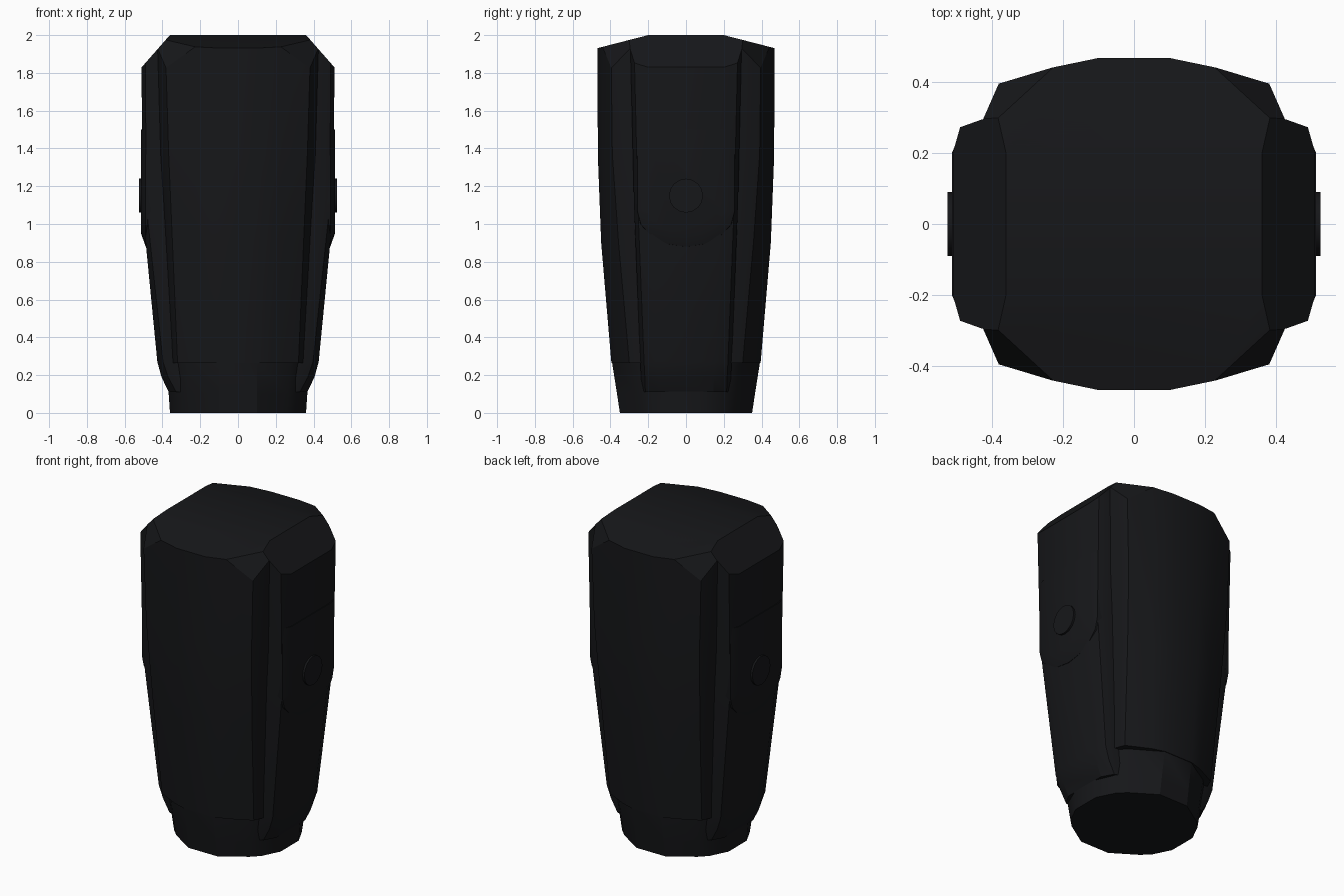
import bpy, bmesh, math
from mathutils import Vector

if "Cube" in bpy.data.objects:
    bpy.data.objects.remove(bpy.data.objects["Cube"])

mat = bpy.data.materials.new("black_casing")
mat.diffuse_color = (0.008, 0.0085, 0.01, 1)
mat.use_nodes = True
mat.node_tree.nodes["Principled BSDF"].inputs["Base Color"].default_value = mat.diffuse_color


def finish(bm, name, angle=25):
    bmesh.ops.recalc_face_normals(bm, faces=bm.faces[:])
    me = bpy.data.meshes.new(name)
    bm.to_mesh(me)
    bm.free()
    me.materials.append(mat)
    ob = bpy.data.objects.new(name, me)
    bpy.context.collection.objects.link(ob)
    bpy.ops.object.select_all(action='DESELECT')
    ob.select_set(True)
    bpy.context.view_layer.objects.active = ob
    bpy.ops.object.shade_smooth_by_angle(angle=math.radians(angle))
    return ob


def skin(rings):
    """Closed solid through a list of equally long point rings."""
    bm = bmesh.new()
    vs = [[bm.verts.new(p) for p in r] for r in rings]
    n = len(vs[0])
    for a, b in zip(vs, vs[1:]):
        for i in range(n):
            j = (i + 1) % n
            bm.faces.new((a[i], a[j], b[j], b[i]))
    bm.faces.new(vs[0][::-1])
    bm.faces.new(vs[-1])
    return bm


def mirror4(z, quarter):
    """Mirror quarter-section points (front centre to side) into a full ring."""
    half = quarter + [(x, -y) for x, y in reversed(quarter)]
    return [(x, y, z) for x, y in half] + [(-x, y, z) for x, y in reversed(half)]


def trim_top(bm):
    """Sloped crown: flat top, side chamfers, shallow front/back slopes, corner facets."""
    planes = [(Vector((0, 0, 2.0)), Vector((0, 0, 1)))]
    corner = (Vector((0.23, 0.44, 1.937)) - Vector((0.35, 0.33, 1.965))).cross(
        Vector((0.40, 0.385, 1.82)) - Vector((0.35, 0.33, 1.965)))
    if corner.z < 0:
        corner.negate()
    for s in (1, -1):
        planes.append((Vector((s * 0.51, 0, 1.83)), Vector((s * 0.165, 0, 0.145))))
        planes.append((Vector((0, s * 0.465, 1.932)), Vector((0, s * 0.068, 0.265))))
        for t in (1, -1):
            planes.append((Vector((s * 0.35, t * 0.33, 1.965)),
                           Vector((s * corner.x, t * corner.y, corner.z))))
    for co, no in planes:
        bmesh.ops.bisect_plane(bm, geom=bm.verts[:] + bm.edges[:] + bm.faces[:],
                               plane_co=co, plane_no=no.normalized(), clear_outer=True)
        open_edges = [e for e in bm.edges if e.is_boundary]
        if open_edges:
            bmesh.ops.holes_fill(bm, edges=open_edges, sides=0)


# Rounded inner core reaching the ground
core = skin([mirror4(z, q) for z, q in [
    (0.00, [(.10, .350), (.255, .250), (.305, .200), (.36, .09)]),
    (0.10, [(.10, .365), (.265, .262), (.315, .210), (.367, .09)]),
    (0.27, [(.10, .392), (.275, .285), (.335, .225), (.385, .10)]),
    (1.37, [(.10, .460), (.240, .425), (.405, .280), (.42, .10)]),
    (2.05, [(.10, .463), (.240, .430), (.420, .285), (.43, .10)])]])
trim_top(core)
finish(core, "inner_core")

# Front and back shell, with edges at the vertical grooves
shell = skin([mirror4(z, q) for z, q in [
    (0.265, [(.10, .395), (.18, .370), (.320, .300), (.350, .225)]),
    (0.90, [(.10, .449), (.21, .422), (.347, .357), (.385, .255)]),
    (1.37, [(.10, .467), (.23, .440), (.367, .390), (.412, .275)]),
    (2.05, [(.10, .468), (.23, .441), (.388, .398), (.432, .290)])]])
trim_top(shell)
finish(shell, "front_and_back_shell")

# Side plates: chamfered slab running through the body
plate = skin([mirror4(z, [(sx - b - .06, sy + .02), (sx - b, sy), (sx, sy - .07)])
              for z, sx, sy, b in [
                  (0.11, .367, .215, .040), (0.19, .405, .218, .035),
                  (0.27, .427, .222, .030), (1.10, .508, .255, .022),
                  (1.83, .510, .272, .020), (2.05, .510, .277, .020)]])
trim_top(plate)
finish(plate, "side_plates")


# Raised shield with rounded lower end on each side plate
def shield_outline(x, w, bottom, top=1.5):
    pts = [(x, w, top)]
    for i in range(9):
        a = math.pi * i / 8
        pts.append((x, w * math.cos(a), 1.07 - (1.07 - bottom) * math.sin(a)))
    return pts + [(x, -w, top)]


for s, side in ((1, "right"), (-1, "left")):
    finish(skin([shield_outline(s * .46, .262, .875),
                 shield_outline(s * .489, .258, .88),
                 shield_outline(s * .513, .20, .95)]), side + "_shield")
    # Round side button
    ring = [(.09 * math.cos(math.tau * i / 16), 1.15 + .09 * math.sin(math.tau * i / 16))
            for i in range(16)]
    finish(skin([[(s * x, y, z) for y, z in ring] for x in (.48, .525)]),
           side + "_button")
